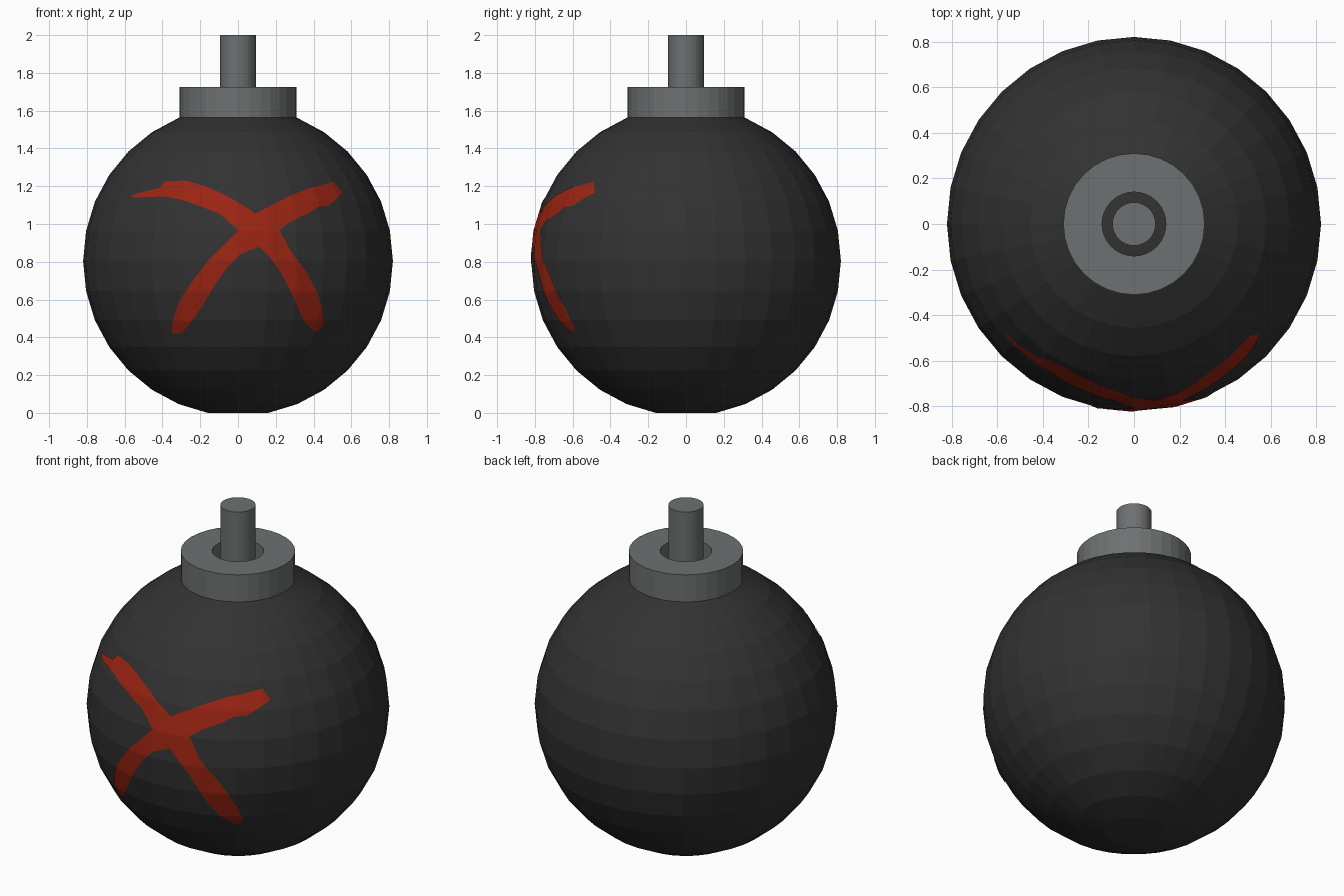
import bpy, bmesh, math
from mathutils import Vector
from mathutils.bvhtree import BVHTree

if "Cube" in bpy.data.objects:
    bpy.data.objects.remove(bpy.data.objects["Cube"])

R = 0.82                                   # body radius
CZ = R * math.cos(math.pi / 16)            # body centre: second ring rests on z = 0


def material(name, rgb):
    m = bpy.data.materials.new(name)
    m.diffuse_color = (*rgb, 1)
    m.use_nodes = True
    m.node_tree.nodes["Principled BSDF"].inputs["Base Color"].default_value = m.diffuse_color
    return m


black = material("dark shell", (0.032, 0.032, 0.032))
grey = material("grey metal", (0.155, 0.165, 0.165))
red = material("red paint", (0.33, 0.018, 0.006))


def make_object(name, bm, mat):
    me = bpy.data.meshes.new(name)
    bm.normal_update()
    bm.to_mesh(me)
    bm.free()
    me.materials.append(mat)
    ob = bpy.data.objects.new(name, me)
    bpy.context.collection.objects.link(ob)
    return ob


def lathe(name, profile, mat, sides=32):
    """Spin a closed or open (radius, z) profile around the z axis."""
    bm = bmesh.new()
    vs = [bm.verts.new((r, 0, z)) for r, z in profile]
    es = [bm.edges.new(p) for p in zip(vs, vs[1:])]
    bmesh.ops.spin(bm, geom=vs + es, cent=(0, 0, 0), axis=(0, 0, 1),
                   angle=2 * math.pi, steps=sides)
    bmesh.ops.remove_doubles(bm, verts=bm.verts, dist=1e-4)
    bmesh.ops.recalc_face_normals(bm, faces=bm.faces)
    return make_object(name, bm, mat)


# round body with a flattened underside
bm = bmesh.new()
bmesh.ops.create_uvsphere(bm, u_segments=32, v_segments=16, radius=R)
for v in bm.verts:
    v.co.z = max(v.co.z + CZ, 0)
surface = BVHTree.FromBMesh(bm)
make_object("body", bm, black)

# collar ring and the pin standing in its hole
lathe("collar", [(0.31, 1.55), (0.31, 1.725), (0.14, 1.725), (0.14, 1.55), (0.31, 1.55)], grey)
lathe("pin", [(0, 1.55), (0.095, 1.55), (0.095, 2.0), (0, 2.0)], grey)

# painted cross: each stroke is a row of (x, z, x, z) edge pairs
falling = [(-.56, 1.153, -.56, 1.138), (-.41, 1.19, -.42, 1.143), (-.39, 1.222, -.375, 1.143),
           (-.28, 1.228, -.28, 1.122), (-.175, 1.20, -.18, 1.085), (-.07, 1.153, -.095, 1.053),
           (.04, 1.09, -.015, .98), (.222, .963, .106, .884), (.28, .852, .164, .83),
           (.354, .757, .228, .74), (.413, .65, .275, .65), (.444, .556, .317, .556),
           (.45, .466, .354, .48), (.42, .434, .40, .434)]
rising = [(.503, 1.222, .55, 1.164), (.45, 1.206, .513, 1.127), (.413, 1.196, .476, 1.095),
          (.38, 1.19, .423, 1.09), (.275, 1.148, .365, 1.053), (.17, 1.095, .275, 1.01),
          (.10, 1.058, .217, .968), (-.005, .958, .106, .878), (-.085, .878, .01, .84),
          (-.16, .804, -.063, .762), (-.228, .714, -.127, .672), (-.307, .598, -.185, .571),
          (-.344, .492, -.243, .487), (-.35, .423, -.296, .423)]


def stroke(name, pairs, steps=6, across=8):
    """Project a ribbon from the front onto the body as a thin skin."""
    pairs = [Vector(p) for p in pairs]
    rows = [a.lerp(b, i / steps) for a, b in zip(pairs, pairs[1:]) for i in range(steps)]
    rows.append(pairs[-1])
    bm = bmesh.new()
    grid = []
    for p in rows:
        line = []
        for j in range(across + 1):
            x, z = Vector(p[:2]).lerp(Vector(p[2:]), j / across)
            hit = surface.ray_cast(Vector((x, -2, z)), Vector((0, 1, 0)))[0]
            out = (hit - Vector((0, 0, CZ))).normalized()
            line.append(bm.verts.new(hit + out * 0.004))
        grid.append(line)
    for a, b in zip(grid, grid[1:]):
        for j in range(across):
            f = bm.faces.new((a[j], a[j + 1], b[j + 1], b[j]))
            f.normal_update()
            if f.normal.y > 0:
                f.normal_flip()
    make_object(name, bm, red)


stroke("cross_falling_stroke", falling)
stroke("cross_rising_stroke", rising)
